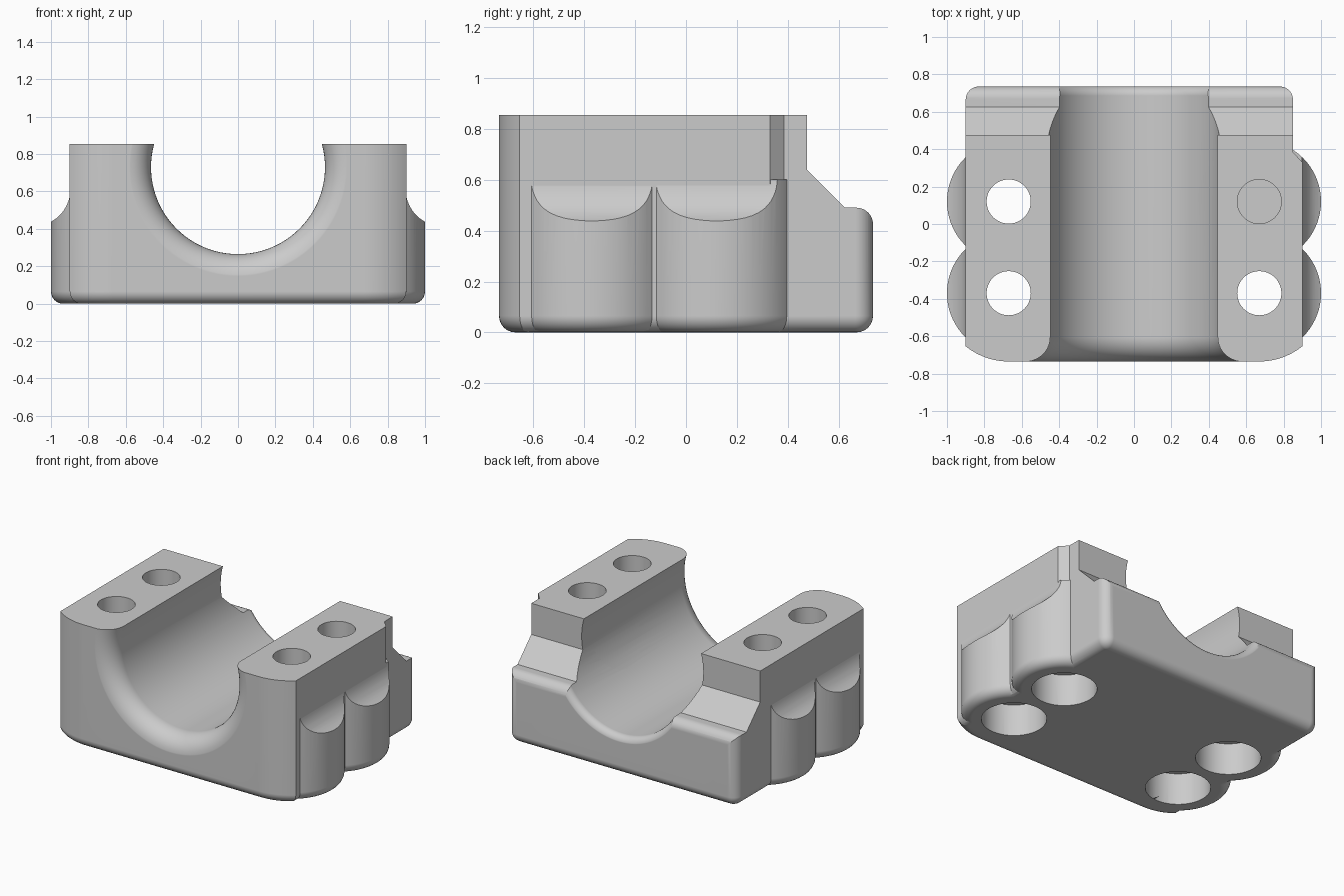
import bpy, bmesh, math

cube = bpy.data.objects.get("Cube")
if cube:
    bpy.data.objects.remove(cube, do_unlink=True)

grey = bpy.data.materials.new("light_grey")
grey.use_nodes = True
grey.diffuse_color = (0.6, 0.6, 0.6, 1)
grey.node_tree.nodes["Principled BSDF"].inputs["Base Color"].default_value = (0.6, 0.6, 0.6, 1)


def arc(cx, cy, r, start, end, n=12):
    angles = [math.radians(start + (end - start) * i / n) for i in range(n + 1)]
    return [(cx + r * math.cos(a), cy + r * math.sin(a)) for a in angles]


def finish(name, bm):
    bmesh.ops.recalc_face_normals(bm, faces=bm.faces)
    mesh = bpy.data.meshes.new(name)
    bm.to_mesh(mesh)
    bm.free()
    mesh.materials.append(grey)
    ob = bpy.data.objects.new(name, mesh)
    bpy.context.collection.objects.link(ob)
    return ob


def prism(name, points, low, high, axis="z", round_base=0):
    """Extrude an outline along an axis, with an optional rounded base edge."""
    place = {"z": lambda a, b, h: (a, b, h),
             "y": lambda a, b, h: (a, h, b),
             "x": lambda a, b, h: (h, a, b)}[axis]
    bm = bmesh.new()
    base = bm.faces.new([bm.verts.new(place(a, b, low)) for a, b in points])
    edges = list(base.edges)
    out = bmesh.ops.extrude_face_region(bm, geom=[base], use_keep_orig=True)
    shift = place(0, 0, high - low)
    for item in out["geom"]:
        if isinstance(item, bmesh.types.BMVert):
            item.co.x += shift[0]
            item.co.y += shift[1]
            item.co.z += shift[2]
    bmesh.ops.recalc_face_normals(bm, faces=bm.faces)
    if round_base:
        bmesh.ops.bevel(bm, geom=edges, offset=round_base, segments=6, profile=0.5,
                        affect="EDGES", clamp_overlap=False)
    return finish(name, bm)


def lathe_y(name, profile, cz, n=96):
    """Revolve (y, radius) points about a lengthwise axis."""
    bm = bmesh.new()
    rings = []
    for y, r in profile:
        turn = [2 * math.pi * i / n for i in range(n)]
        rings.append([bm.verts.new((r * math.cos(a), y, cz + r * math.sin(a))) for a in turn])
    for p, q in zip(rings, rings[1:]):
        for i in range(n):
            j = (i + 1) % n
            bm.faces.new((p[i], p[j], q[j], q[i]))
    bm.faces.new(rings[0])
    bm.faces.new(rings[-1])
    return finish(name, bm)


def combine(target, tool, operation):
    mod = target.modifiers.new("boolean", "BOOLEAN")
    mod.operation = operation
    mod.solver = "EXACT"
    mod.object = tool
    bpy.context.view_layer.objects.active = target
    bpy.ops.object.modifier_apply(modifier=mod.name)
    bpy.data.objects.remove(tool, do_unlink=True)


HOLE_X = 0.67
HOLE_Y = (-0.37, 0.12)
FILLET = 0.065

# Main block, with one side stepped in at the back
outline = (arc(-HOLE_X, -0.37, 0.365, 231, 270) + arc(HOLE_X, -0.37, 0.365, 270, 309)
           + [(0.9, 0.33), (0.85, 0.385)]
           + arc(0.78, 0.665, 0.07, 0, 90, 8) + arc(-0.83, 0.665, 0.07, 90, 180, 8))
body = prism("bearing_block", outline, 0, 0.855, round_base=FILLET)

# Screw bosses with scooped shoulders
for side in (-1, 1):
    for y in HOLE_Y:
        boss = prism("screw_boss", arc(side * HOLE_X, y, 0.33, 0, 360, 72)[:-1], 0, 0.6,
                     round_base=FILLET)
        scoop = prism("scoop", arc(side * 1.092, 0.61, 0.195, 0, 360, 64)[:-1], -1, 1, "y")
        combine(boss, scoop, "DIFFERENCE")
        combine(body, boss, "UNION")

# Back step: upright wall, slope and rounded ledge
step = ([(0.475, 1), (0.475, 0.64), (0.625, 0.49)]
        + arc(0.67, 0.425, 0.065, 90, 0, 8) + [(0.8, 0.42), (0.8, 1)])
combine(body, prism("back_step", step, -1.2, 1.2, "x"), "DIFFERENCE")

# Cradle bore, flared at both ends
R, FRONT, BACK = 0.465, 0.13, 0.05
quarter = [math.pi / 2 * i / 10 for i in range(11)]
bore = [(-0.9, R + FRONT)]
bore += [(-0.606 - FRONT * math.sin(a), R + FRONT * (1 - math.cos(a))) for a in reversed(quarter)]
bore += [(0.686 + BACK * math.sin(a), R + BACK * (1 - math.cos(a))) for a in quarter]
bore += [(0.9, R + BACK)]
combine(body, lathe_y("bore", bore, 0.73), "DIFFERENCE")

# Screw holes with wide counterbores underneath
for side in (-1, 1):
    for y in HOLE_Y:
        for radius, low, high in ((0.118, -0.1, 1), (0.205, -0.1, 0.22)):
            hole = prism("hole", arc(side * HOLE_X, y, radius, 0, 360, 48)[:-1], low, high)
            combine(body, hole, "DIFFERENCE")

# Smooth curved faces, keep hard edges
bpy.ops.object.select_all(action="DESELECT")
body.select_set(True)
bpy.context.view_layer.objects.active = body
bpy.ops.object.shade_smooth_by_angle(angle=math.radians(25))
weighted = body.modifiers.new("weighted_normals", "WEIGHTED_NORMAL")
weighted.keep_sharp = True
